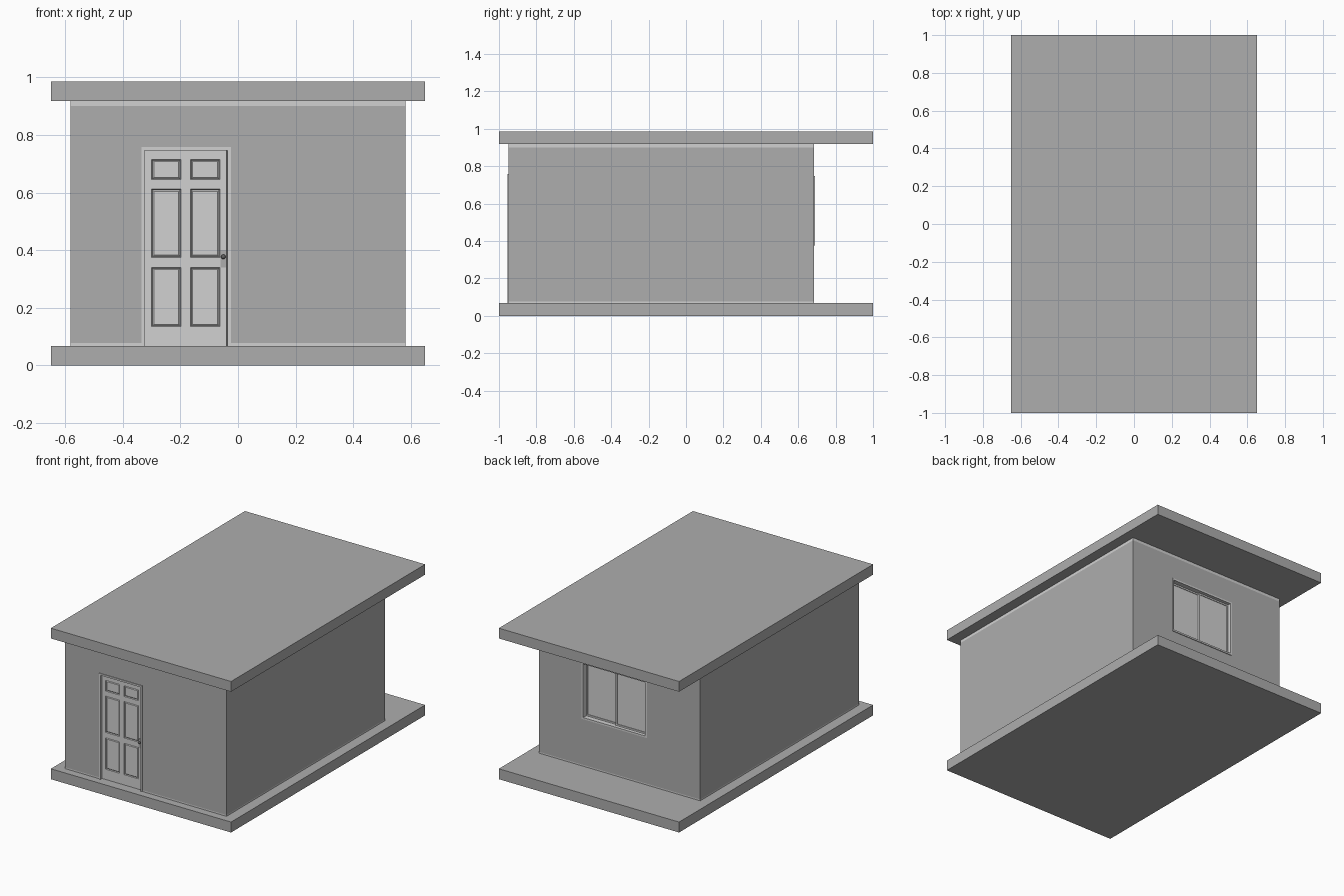
import bpy, bmesh
from mathutils import Vector

cube = bpy.data.objects.get("Cube")
if cube:
    bpy.data.objects.remove(cube, do_unlink=True)


def material(name, v):
    m = bpy.data.materials.new(name)
    m.use_nodes = True
    m.diffuse_color = (v, v, v, 1)
    m.node_tree.nodes["Principled BSDF"].inputs["Base Color"].default_value = (v, v, v, 1)
    return m


GREY = material("concrete grey", 0.42)
LIGHT = material("light grey", 0.64)
DARK = material("dark metal", 0.12)


def finish(name, bm, mat):
    bmesh.ops.recalc_face_normals(bm, faces=bm.faces)
    me = bpy.data.meshes.new(name)
    bm.to_mesh(me)
    bm.free()
    me.materials.append(mat)
    ob = bpy.data.objects.new(name, me)
    bpy.context.collection.objects.link(ob)
    return ob


def add_box(bm, x, y, z):
    lo, hi = Vector((x[0], y[0], z[0])), Vector((x[1], y[1], z[1]))
    for v in bmesh.ops.create_cube(bm, size=1)["verts"]:
        v.co = (lo + hi) / 2 + v.co * (hi - lo)


def box(name, x, y, z, mat):
    bm = bmesh.new()
    add_box(bm, x, y, z)
    return finish(name, bm, mat)


def frame(name, x, y, z, w, mat, sill=True):
    """Rectangular surround with members of width w; open below without a sill."""
    bm = bmesh.new()
    low = z[0] + w if sill else z[0]
    add_box(bm, (x[0], x[0] + w), y, (low, z[1] - w))
    add_box(bm, (x[1] - w, x[1]), y, (low, z[1] - w))
    add_box(bm, x, y, (z[1] - w, z[1]))
    if sill:
        add_box(bm, x, y, (z[0], low))
    return finish(name, bm, mat)


def cut(ob, cutter):
    mod = ob.modifiers.new("opening", 'BOOLEAN')
    mod.operation = 'DIFFERENCE'
    mod.solver = 'EXACT'
    mod.object = cutter
    cutter.hide_render = True
    cutter.hide_viewport = True


# Slabs
FLOOR, CEIL = 0.068, 0.918
box("floor_slab", (-0.65, 0.65), (-1, 1), (0, FLOOR), GREY)
box("roof_slab", (-0.65, 0.65), (-1, 1), (CEIL, 0.985), GREY)

# Wall block with pale strips at its foot and head
WX, WY = (-0.582, 0.582), (-0.95, 0.685)
walls = box("walls", WX, WY, (0.077, 0.9), GREY)
foot = box("wall_foot_strip", WX, WY, (FLOOR, 0.077), LIGHT)
box("wall_head_strip", WX, WY, (0.9, CEIL), LIGHT)

# Openings
DX, DTOP = (-0.335, -0.025), 0.758
NX, NZ = (-0.2, 0.27), (0.377, 0.748)
door_hole = box("door_cutter", DX, (-1.1, -0.91), (0.03, DTOP), GREY)
window_hole = box("window_cutter", NX, (0.645, 0.8), NZ, GREY)
cut(walls, door_hole)
cut(walls, window_hole)
cut(foot, door_hole)

# Door: a grid of cells whose panel cells are sunk, then raised inside
frame("door_frame", DX, (-0.955, -0.91), (FLOOR, DTOP), 0.011, LIGHT, sill=False)
xs = (-0.324, -0.3, -0.198, -0.165, -0.063, -0.04)
zs = (FLOOR, 0.135, 0.34, 0.375, 0.612, 0.645, 0.715, 0.747)
bm = bmesh.new()
grid = [[bm.verts.new((x, -0.937, z)) for x in xs] for z in zs]
panels = []
for j in range(len(zs) - 1):
    for i in range(len(xs) - 1):
        f = bm.faces.new((grid[j][i], grid[j][i + 1], grid[j + 1][i + 1], grid[j + 1][i]))
        if i % 2 and j % 2:
            panels.append(f)
bm.normal_update()
for width, depth in ((0.004, -0.006), (0.007, 0.004)):
    bmesh.ops.inset_individual(bm, faces=panels, thickness=width, depth=depth)
finish("door", bm, LIGHT)
box("door_gap", (-0.04, -0.036), (-0.92, -0.91), (FLOOR, 0.747), DARK)

# Lock plate and knob
box("lock_plate", (-0.061, -0.041), (-0.94, -0.936), (0.34, 0.4), GREY)
bpy.ops.mesh.primitive_uv_sphere_add(segments=16, ring_count=8, radius=0.008,
                                     location=(-0.051, -0.945, 0.377))
knob = bpy.context.object
knob.name = "door_knob"
knob.data.materials.append(DARK)
bpy.ops.object.shade_smooth_by_angle()

# Sliding window: outer frame and two offset sashes with panes
frame("window_frame", NX, (0.645, 0.69), NZ, 0.011, LIGHT)
mid = sum(NX) / 2
z = (NZ[0] + 0.011, NZ[1] - 0.011)
for side, x, y in (("left", (mid - 0.006, NX[1] - 0.011), 0.658),
                   ("right", (NX[0] + 0.011, mid + 0.006), 0.668)):
    frame("window_sash_" + side, x, (y - 0.008, y), z, 0.01, LIGHT)
    box("window_pane_" + side, x, (y - 0.006, y - 0.004), z, LIGHT)
